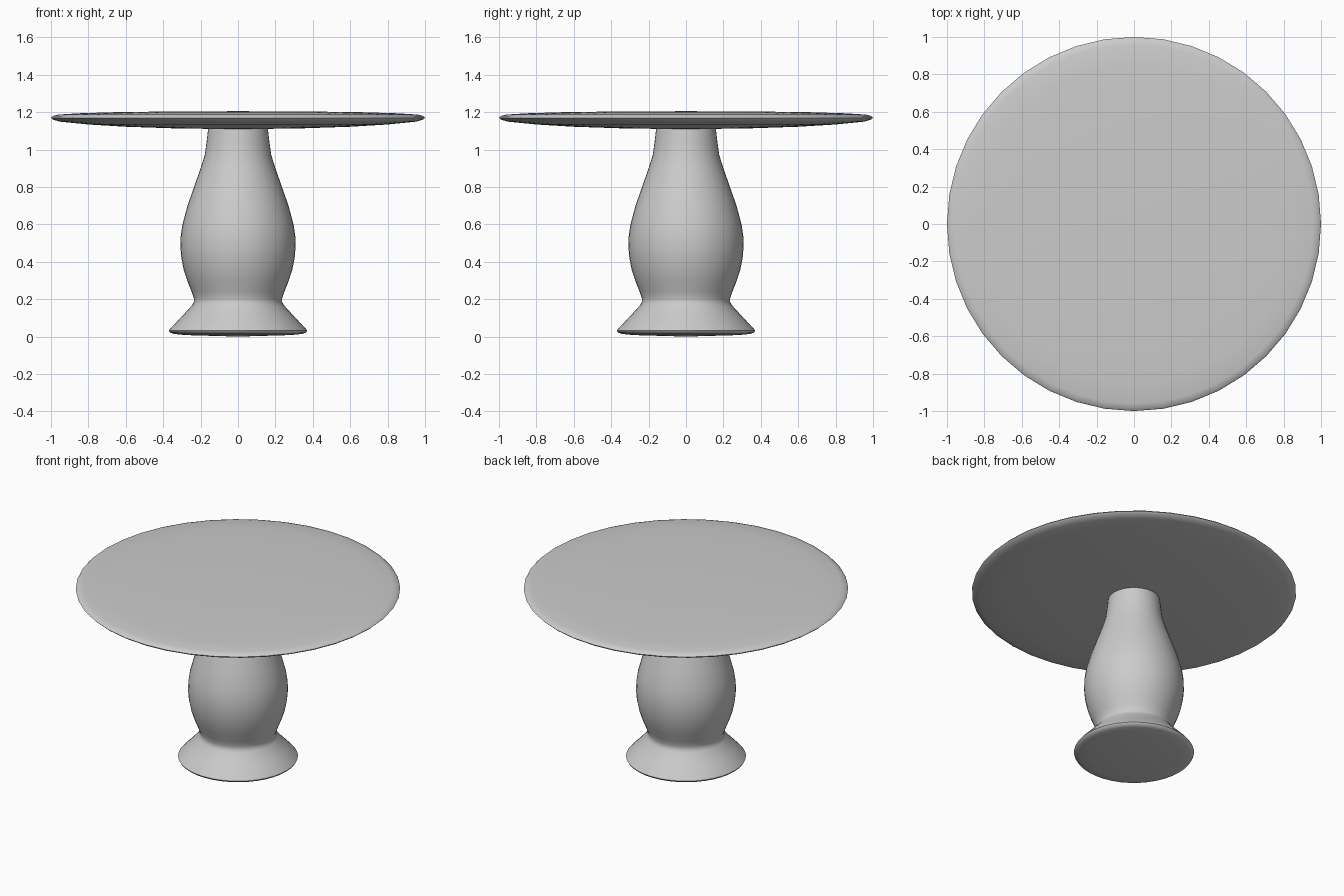
import bpy, bmesh, math

if "Cube" in bpy.data.objects:
    bpy.data.objects.remove(bpy.data.objects["Cube"])


def lathe(name, profile, sides, angle):
    """Revolve a (radius, z) profile around the z axis; ends on the axis."""
    bm = bmesh.new()
    verts = [bm.verts.new((r, 0, z)) for r, z in profile]
    edges = [bm.edges.new(pair) for pair in zip(verts, verts[1:])]
    bmesh.ops.spin(bm, geom=verts + edges, cent=(0, 0, 0), axis=(0, 0, 1),
                   angle=math.tau, steps=sides, use_duplicate=False)
    bmesh.ops.remove_doubles(bm, verts=bm.verts, dist=0.0005)
    bmesh.ops.recalc_face_normals(bm, faces=bm.faces)
    mesh = bpy.data.meshes.new(name)
    bm.to_mesh(mesh)
    bm.free()
    obj = bpy.data.objects.new(name, mesh)
    bpy.context.collection.objects.link(obj)
    bpy.ops.object.select_all(action='DESELECT')
    obj.select_set(True)
    bpy.context.view_layer.objects.active = obj
    bpy.ops.object.shade_smooth_by_angle(angle=math.radians(angle))
    return obj


# Thin, slightly domed round top
lathe("table_top", [
    (0, 1.205), (0.33, 1.204), (0.65, 1.20), (0.85, 1.194), (0.96, 1.187),
    (0.99, 1.18), (1.0, 1.17), (0.99, 1.16), (0.95, 1.149), (0.8, 1.134),
    (0.6, 1.122), (0.3, 1.112), (0, 1.11)], 40, 60)

# Vase-shaped pedestal with a flared foot
lathe("pedestal", [
    (0, 1.13), (0.157, 1.13), (0.161, 1.1), (0.168, 1.04), (0.178, 0.97),
    (0.20, 0.9), (0.235, 0.8), (0.27, 0.7), (0.297, 0.6), (0.306, 0.54),
    (0.308, 0.48), (0.303, 0.42), (0.29, 0.355), (0.27, 0.295),
    (0.248, 0.24), (0.236, 0.205), (0.236, 0.185), (0.245, 0.168),
    (0.30, 0.108), (0.36, 0.045), (0.37, 0.032), (0.364, 0.022),
    (0.34, 0.014), (0.28, 0.008), (0, 0)], 40, 50)
